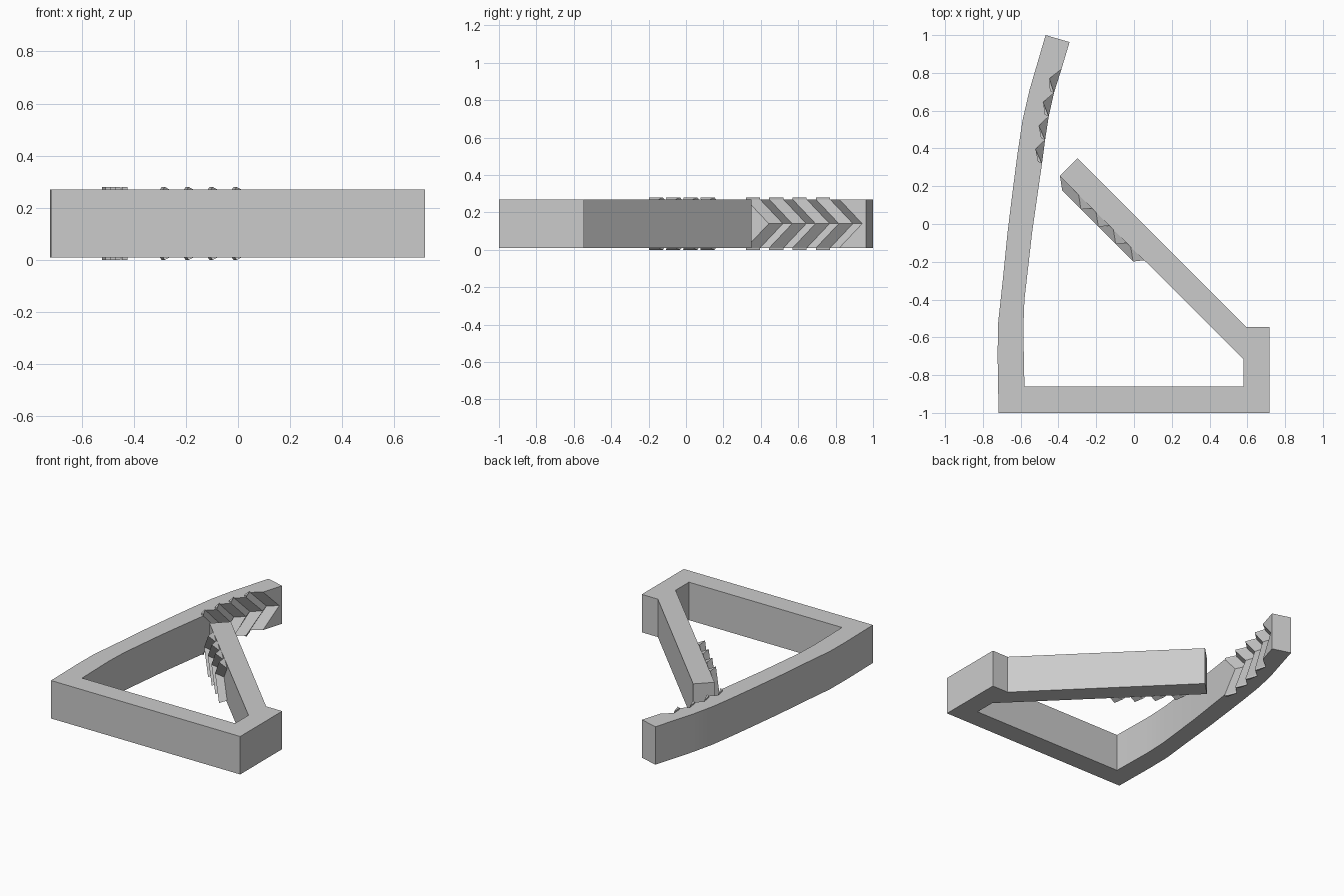
import bpy, bmesh
from mathutils import Vector

old = bpy.data.objects.get("Cube")
if old:
    bpy.data.objects.remove(old, do_unlink=True)

grey = bpy.data.materials.new("plain_grey")
grey.use_nodes = True
grey.diffuse_color = (0.6, 0.6, 0.6, 1)
grey.node_tree.nodes["Principled BSDF"].inputs["Base Color"].default_value = (0.6, 0.6, 0.6, 1)

MID, HALF, LIP = 0.14, 0.13, 0.14   # mid height, half depth of frame, half depth of teeth
PITCH = 0.13


def loft(bm, layers):
    """Join equal-length rings of points into a closed solid."""
    rings = [[bm.verts.new(p) for p in ring] for ring in layers]
    for low, high in zip(rings, rings[1:]):
        for i in range(len(low)):
            j = (i + 1) % len(low)
            bm.faces.new((low[i], low[j], high[j], high[i]))
    bm.faces.new(rings[0][::-1])
    bm.faces.new(rings[-1])


def finish(name, bm):
    bmesh.ops.recalc_face_normals(bm, faces=bm.faces)
    mesh = bpy.data.meshes.new(name)
    bm.to_mesh(mesh)
    bm.free()
    mesh.materials.append(grey)
    obj = bpy.data.objects.new(name, mesh)
    bpy.context.collection.objects.link(obj)
    bpy.ops.object.select_all(action='DESELECT')
    obj.select_set(True)
    bpy.context.view_layer.objects.active = obj
    bpy.ops.object.shade_smooth_by_angle(angle=0.2)
    return obj


# Curved arm: outer edge from base to tip, inner edge from tip to base
outer = [(-0.717, -1), (-0.722, -0.7), (-0.72, -0.53), (-0.696, -0.31), (-0.67, -0.05),
         (-0.643, 0.17), (-0.617, 0.37), (-0.59, 0.55), (-0.553, 0.71), (-0.468, 1)]
inner = [(-0.341, 0.963), (-0.384, 0.82), (-0.42, 0.71), (-0.449, 0.585), (-0.47, 0.45),
         (-0.487, 0.32), (-0.513, 0.14), (-0.54, -0.05), (-0.58, -0.4), (-0.586, -0.56),
         (-0.58, -0.86)]
# Base bar, riser and straight slanted arm
rest = [(0.58, -0.86), (0.58, -0.715), (-0.394, 0.254), (-0.299, 0.349),
        (0.595, -0.545), (0.717, -0.545), (0.717, -1)]


def inner_x(y):
    for (xa, ya), (xb, yb) in zip(inner, inner[1:]):
        if yb <= y <= ya:
            return xb + (xa - xb) * (y - yb) / (ya - yb)
    return inner[0][0]


def groove_points(shift):
    """Zigzag along the inner edge of the curved arm, from tip end downward."""
    pts = []
    for i in range(8, -1, -1):
        y = 0.32 + i * PITCH * 0.48 + shift
        if i % 2:
            pts.append((inner_x(y) - 0.043, y + 0.013))
        else:
            pts.append((inner_x(y), y))
    return pts


def frame_ring(z, shift):
    ring = outer + inner[:1] + groove_points(shift) + inner[6:] + rest
    return [(x, y, z) for x, y in ring]


bm = bmesh.new()
loft(bm, [frame_ring(MID - HALF, 0), frame_ring(MID, 0.123), frame_ring(MID + HALF, 0)])
finish("clip_frame", bm)

# Chevron teeth on the slanted arm
along = Vector((1, -1, 0)).normalized()
out = Vector((-1, -1, 0)).normalized()


def tooth_ring(start, drops, side):
    ring = []
    for offset, height, drop in zip((0, 0.062, 0.128), (0, 0.045, 0), drops):
        dz = drop * side
        p = Vector((-0.07, -0.07, MID + dz)) + along * (start + offset + abs(dz)) + out * height
        ring.append(p)
    return ring


bm = bmesh.new()
cap = (LIP, LIP, 0.11)
for i in range(4):
    start = -0.455 + i * PITCH
    loft(bm, [tooth_ring(start, cap, -1), tooth_ring(start, cap, 0), tooth_ring(start, cap, 1)])
finish("slanted_arm_teeth", bm)

# Small raised lips beside the grooves of the curved arm
bm = bmesh.new()
edge = groove_points(0)
for valley, peak in zip(edge[1::2], edge[2::2]):
    back = (peak[0] - 0.022, peak[1] + 0.01)
    for low, high in ((MID - LIP, MID - HALF), (MID + HALF, MID + LIP)):
        loft(bm, [[(x, y, z) for x, y in (peak, valley, back)] for z in (low, high)])
finish("curved_arm_lips", bm)
